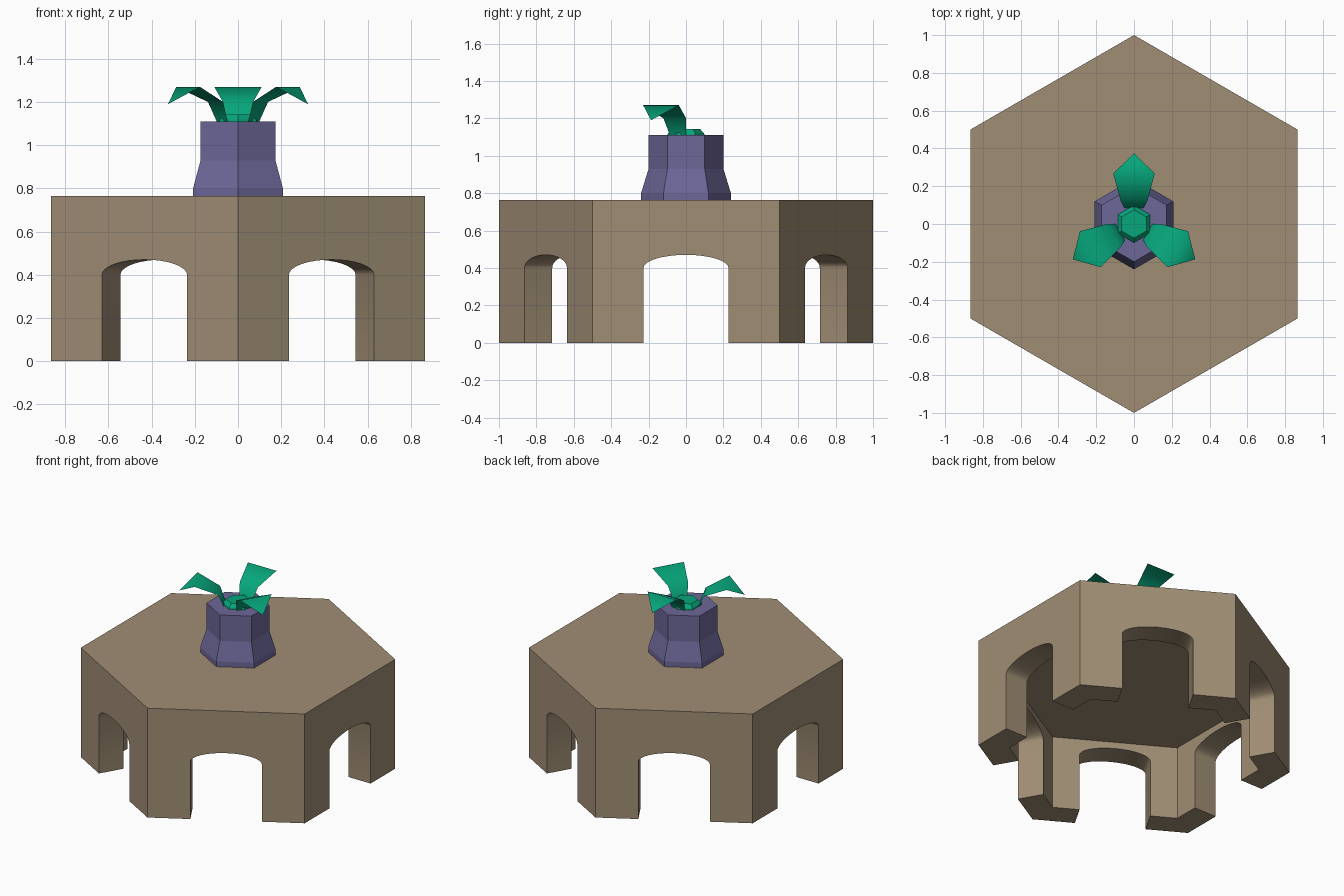
import bpy, bmesh, math
from mathutils import Matrix

if "Cube" in bpy.data.objects:
    bpy.data.objects.remove(bpy.data.objects["Cube"])


def material(name, rgb):
    m = bpy.data.materials.new(name)
    m.diffuse_color = (*rgb, 1)
    m.use_nodes = True
    m.node_tree.nodes["Principled BSDF"].inputs["Base Color"].default_value = m.diffuse_color
    return m


wood = material("tan wood", (0.35, 0.268, 0.175))
purple = material("muted purple", (0.153, 0.136, 0.315))
green = material("leaf green", (0.002, 0.385, 0.20))


def finish(name, bm, mat, recalc=True):
    if recalc:
        bmesh.ops.recalc_face_normals(bm, faces=bm.faces)
    me = bpy.data.meshes.new(name)
    bm.to_mesh(me)
    bm.free()
    me.materials.append(mat)
    ob = bpy.data.objects.new(name, me)
    bpy.context.collection.objects.link(ob)
    return ob


def hexagon(bm, r, z):
    return [bm.verts.new((r * math.cos(math.radians(30 + 60 * i)),
                          r * math.sin(math.radians(30 + 60 * i)), z)) for i in range(6)]


def hex_stack(name, profile, mat):
    """Closed six-sided solid through (radius, z) rings, corners on +y and -y."""
    bm = bmesh.new()
    rings = [hexagon(bm, r, z) for r, z in profile]
    bm.faces.new(rings[0])
    bm.faces.new(rings[-1])
    for a, b in zip(rings, rings[1:]):
        for i in range(6):
            j = (i + 1) % 6
            bm.faces.new((a[i], a[j], b[j], b[i]))
    return finish(name, bm, mat)


# Table body: six arched walls around a hollow, closed by a top and a ceiling
HALF, SPRING, RISE, N = 0.2275, 0.40, 0.07, 16
OUTER, INNER, TOP, CEILING = 1.0, 0.802, 0.764, 0.515
arch = [(-HALF, 0)]
arch += [(-HALF * math.cos(math.pi * k / N), SPRING + RISE * math.sin(math.pi * k / N))
         for k in range(N + 1)]
arch += [(HALF, 0)]

bm = bmesh.new()
for i in range(6):
    turn = Matrix.Rotation(math.radians(60 * i), 4, 'Z')
    sides = []
    for r, top in ((OUTER, TOP), (INNER, CEILING)):
        x, w = r * math.cos(math.pi / 6), r / 2
        outline = [(-w, top), (-w, 0)] + arch + [(w, 0), (w, top)]
        verts = [bm.verts.new((x, y, z)) for y, z in outline]
        bmesh.ops.transform(bm, matrix=turn, verts=verts)
        bm.faces.new(verts)
        sides.append(verts)
    out, inn = sides
    # soles of the legs, jambs and arch soffit join the two sides
    for k in range(1, len(out) - 2):
        bm.faces.new((out[k], out[k + 1], inn[k + 1], inn[k]))
bm.faces.new(hexagon(bm, OUTER, TOP))
bm.faces.new(hexagon(bm, INNER, CEILING))
bmesh.ops.remove_doubles(bm, verts=bm.verts, dist=0.0005)
table = finish("table_body", bm, wood)
bpy.ops.object.select_all(action='DESELECT')
table.select_set(True)
bpy.context.view_layer.objects.active = table
bpy.ops.object.shade_smooth_by_angle(angle=math.radians(50))

# Vase
hex_stack("vase", [(0.24, TOP), (0.24, 0.80), (0.20, 0.93), (0.20, 1.11)], purple)

# Plant heart
hex_stack("plant_heart", [(0.10, 1.105), (0.097, 1.12), (0.075, 1.143)], green)

# Three thin bent leaves: (distance out, half width, height), ending in a point
steps = [(0.085, 0.05, 1.11), (0.12, 0.07, 1.20), (0.267, 0.11, 1.27)]
for i in range(3):
    bm = bmesh.new()
    rows = [[bm.verts.new((r, s * w, z)) for s in (-1, 1)] for r, w, z in steps]
    for a, b in zip(rows, rows[1:]):
        bm.faces.new((a[0], b[0], b[1], a[1]))
    tip = bm.verts.new((0.374, 0, 1.19))
    bm.faces.new((rows[-1][0], tip, rows[-1][1]))
    for f in bm.faces:
        f.smooth = True
    bm.transform(Matrix.Rotation(math.radians(90 + 120 * i), 4, 'Z'))
    finish(f"leaf_{i + 1}", bm, green, recalc=False)
